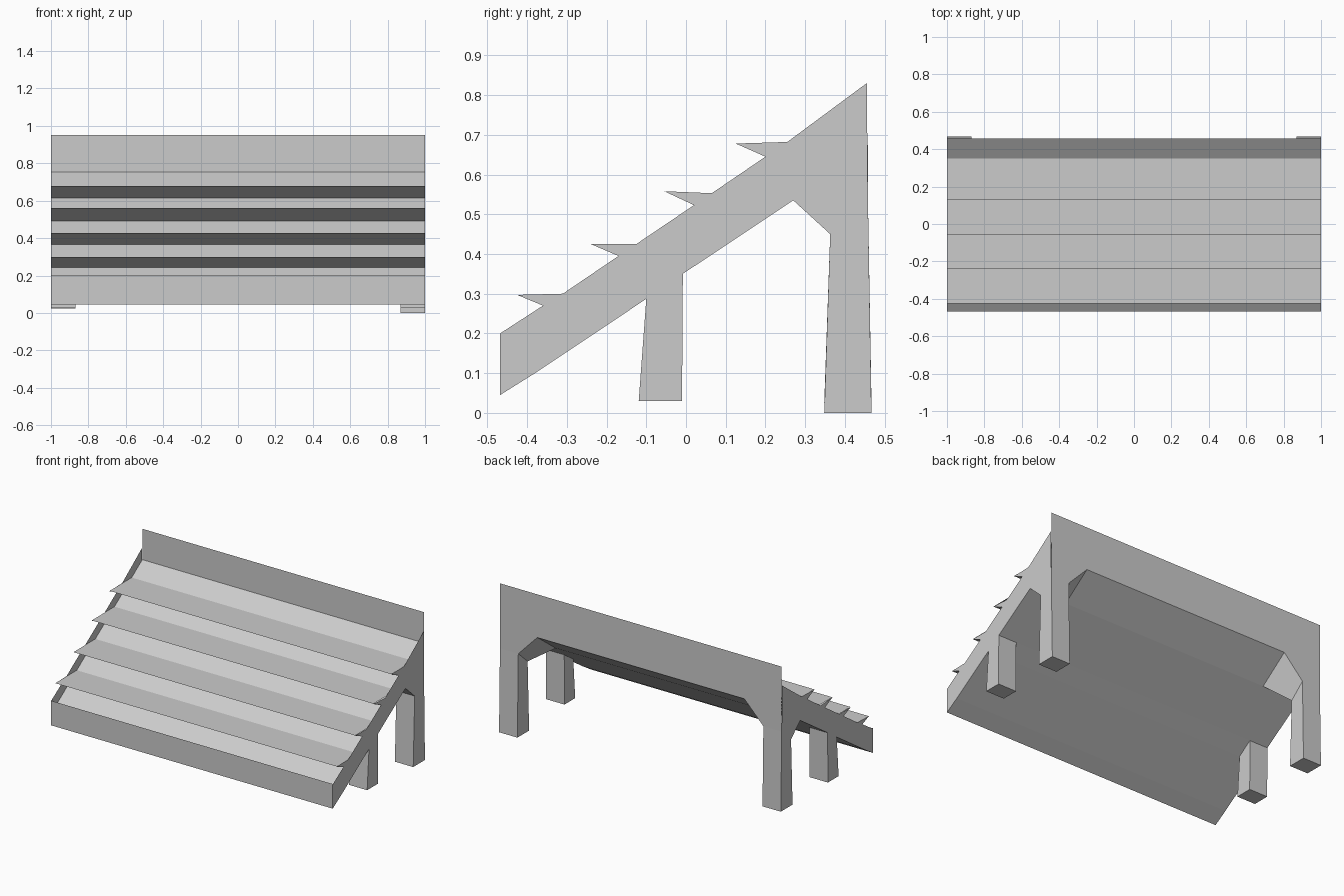
import bpy, bmesh

if "Cube" in bpy.data.objects:
    bpy.data.objects.remove(bpy.data.objects["Cube"])

L, BR = 0.87, 0.735   # inner x of legs, inner x of the brace tops
F, B = -0.468, 0.458  # front and back planes


def make(name, faces):
    bm = bmesh.new()
    for f in faces:
        bm.faces.new([bm.verts.new(p) for p in f])
    bmesh.ops.remove_doubles(bm, verts=bm.verts, dist=0.0005)
    bmesh.ops.recalc_face_normals(bm, faces=bm.faces)
    me = bpy.data.meshes.new(name)
    bm.to_mesh(me)
    bm.free()
    ob = bpy.data.objects.new(name, me)
    bpy.context.collection.objects.link(ob)
    return ob


def strip(profile, xa=-1.0, xb=1.0):
    """Sheet swept along x from a (y, z) profile."""
    return [[(xa, *a), (xb, *a), (xb, *b), (xa, *b)]
            for a, b in zip(profile, profile[1:])]


def prism(profile, xa, xb):
    """Closed solid from a (y, z) outline."""
    return strip(profile + profile[:1], xa, xb) + [
        [(xa, *p) for p in profile], [(xb, *p) for p in profile]]


def on_slope(z):
    """Point of the recessed roof slope at height z."""
    return (0.46 + (z - 0.755) / 0.686, z)


# Recessed roof slope with overhanging level shelves
roof = [(F, 0.118)]
for notch_z, tip_y, tip_z in ((0.242, -0.424, 0.298), (0.366, -0.24, 0.427),
                              (0.492, -0.055, 0.56), (0.614, 0.127, 0.68)):
    roof += [on_slope(notch_z), (tip_y, tip_z), on_slope(tip_z)]
roof.append((B, 0.754))
make("roof_shelves", strip(roof))

# Front fascia and sloping soffit
make("front_fascia", strip([(F, 0.045), (F, 0.203)]))
make("soffit", strip([(F, 0.045), (-0.38, 0.10), (-0.1, 0.287),
                      (-0.008, 0.35), (0.27, 0.535)]))

# Toothed end panels
cap = [(F, 0.045), (F, 0.2), (-0.36, 0.27), (-0.425, 0.297),
       (-0.31, 0.30), (-0.17, 0.395), (-0.24, 0.425), (-0.125, 0.425),
       (0.02, 0.523), (-0.055, 0.558), (0.065, 0.553), (0.2, 0.645),
       (0.125, 0.678), (0.255, 0.682), (0.455, 0.83), (B, 0.535),
       (0.363, 0.45), (0.27, 0.535), (-0.008, 0.35), (-0.1, 0.287),
       (-0.38, 0.10)]
for s, side in ((-1, "left"), (1, "right")):
    make(side + "_end_panel", [[(s, *p) for p in cap]])

# Back wall with the corner-braced opening
make("back_wall", [[(-1, B, 0.952), (1, B, 0.952), (1, B, 0.535), (L, B, 0.535),
                    (BR, B, 0.675), (-BR, B, 0.675), (-L, B, 0.535),
                    (-1, B, 0.535)]])
make("beam_underside", strip([(0.27, 0.535), (B, 0.675)], -BR, BR))

# Braces and legs on both sides (left rear foot sits slightly higher)
for s, side, foot in ((-1, "left", 0.025), (1, "right", 0.0)):
    make(side + "_brace", [
        [(s * L, B, 0.535), (s * BR, B, 0.675), (s * BR, 0.27, 0.535),
         (s * L, 0.363, 0.45)],
        [(s, 0.27, 0.535), (s * BR, 0.27, 0.535), (s * L, 0.363, 0.45),
         (s, 0.363, 0.45)]])
    make(side + "_rear_leg", strip(
        [(0.363, 0.45), (0.348, foot), (0.467, foot), (B, 0.535)],
        s * L, s) + [[(x, *p) for p in ((0.363, 0.45), (0.348, foot),
                                        (0.467, foot), (B, 0.535))]
                     for x in (s * L, s)])
    leg = [(-0.1, 0.287), (-0.119, 0.03), (-0.01, 0.03), (-0.008, 0.35)]
    make(side + "_front_leg", strip(leg, s * L, s) +
         [[(x, *p) for p in leg] for x in (s * L, s)])
